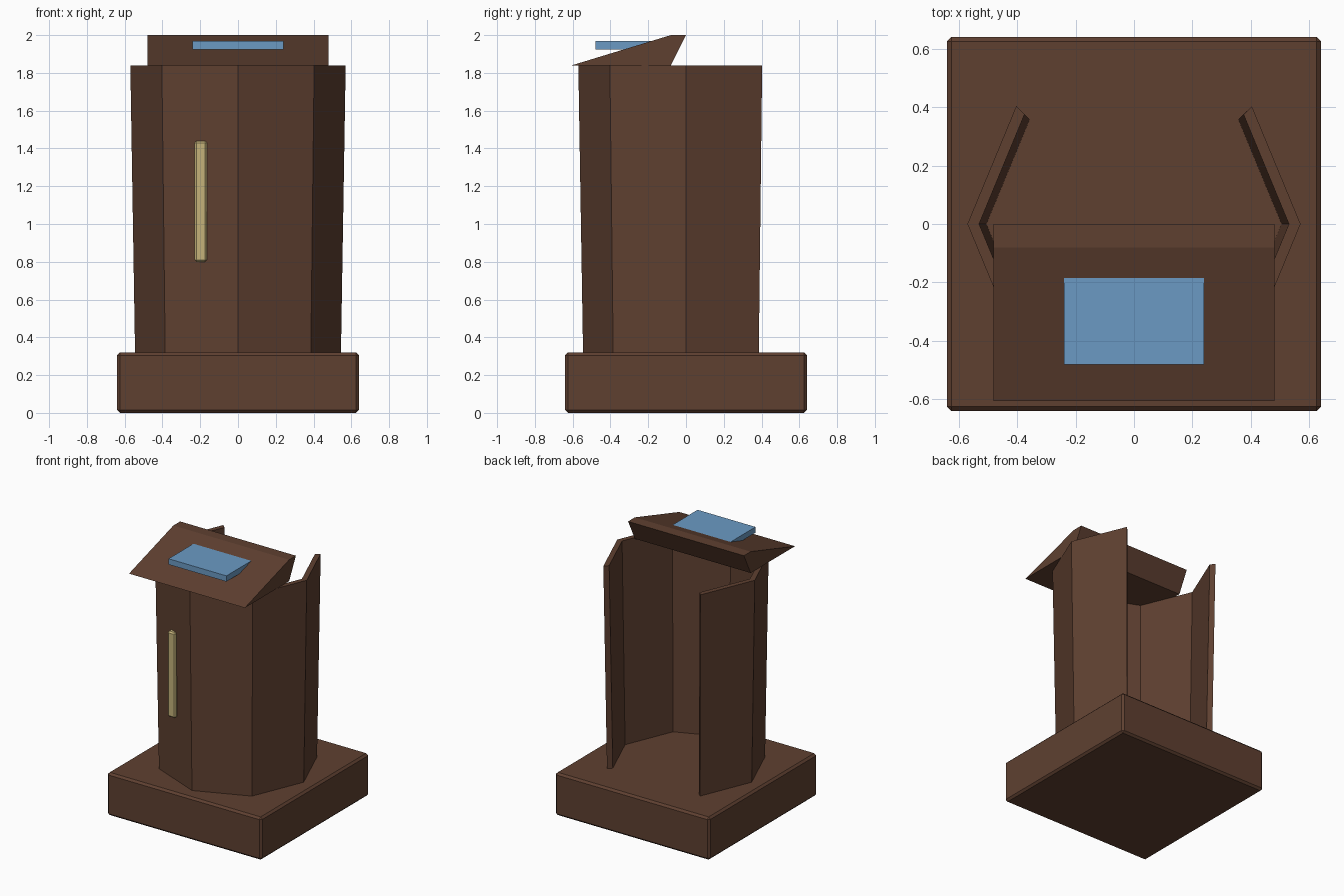
import bpy, bmesh, math

if "Cube" in bpy.data.objects:
    bpy.data.objects.remove(bpy.data.objects["Cube"])


def material(name, rgb):
    m = bpy.data.materials.new(name)
    m.diffuse_color = (*rgb, 1)
    m.use_nodes = True
    m.node_tree.nodes["Principled BSDF"].inputs["Base Color"].default_value = m.diffuse_color
    return m


brown = material("dark wood", (0.114, 0.051, 0.030))
gold = material("pale brass", (0.56, 0.45, 0.195))
blue = material("book blue", (0.147, 0.323, 0.552))


def add(name, bm, mat, bevel=0):
    bmesh.ops.recalc_face_normals(bm, faces=bm.faces)
    me = bpy.data.meshes.new(name)
    bm.to_mesh(me)
    bm.free()
    me.materials.append(mat)
    ob = bpy.data.objects.new(name, me)
    bpy.context.collection.objects.link(ob)
    if bevel:
        mod = ob.modifiers.new("bevel", "BEVEL")
        mod.width = bevel
        mod.segments = 1
    return ob


def box(name, lo, hi, mat, bevel=0):
    bm = bmesh.new()
    bmesh.ops.create_cube(bm, size=1)
    for v in bm.verts:
        v.co = [(a + b) / 2 + c * (b - a) for a, b, c in zip(lo, hi, v.co)]
    return add(name, bm, mat, bevel)


# Square plinth
box("base", (-0.64, -0.64, 0), (0.64, 0.64, 0.32), brown, 0.015)

# Octagonal tapered shell, open at the back: six panels with wall thickness
bm = bmesh.new()
rings = []
for i in range(7):
    a = math.radians(135 + 45 * i)
    corners = [(0.545, 0.32), (0.57, 1.84), (0.53, 1.84), (0.505, 0.32)]
    rings.append([bm.verts.new((r * math.cos(a), r * math.sin(a), z)) for r, z in corners])
for p, q in zip(rings, rings[1:]):
    for k in range(4):
        n = (k + 1) % 4
        bm.faces.new((p[k], p[n], q[n], q[k]))
bm.faces.new(rings[0])
bm.faces.new(rings[-1])
add("shell", bm, brown)

# Slanted reading desk: side profile extruded across x
bm = bmesh.new()
profile = [(-0.605, 1.84), (-0.08, 1.84), (0, 2.0), (-0.08, 2.0)]
face = bm.faces.new([bm.verts.new((-0.48, y, z)) for y, z in profile])
out = bmesh.ops.extrude_face_region(bm, geom=[face])
for v in out["geom"]:
    if isinstance(v, bmesh.types.BMVert):
        v.co.x = 0.48
add("reading_desk", bm, brown)

# Book lying on the desk and upright trim on the front left panel
box("book", (-0.24, -0.48, 1.925), (0.24, -0.16, 1.968), blue)
box("front_trim", (-0.23, -0.51, 0.80), (-0.165, -0.45, 1.44), gold, 0.01)
